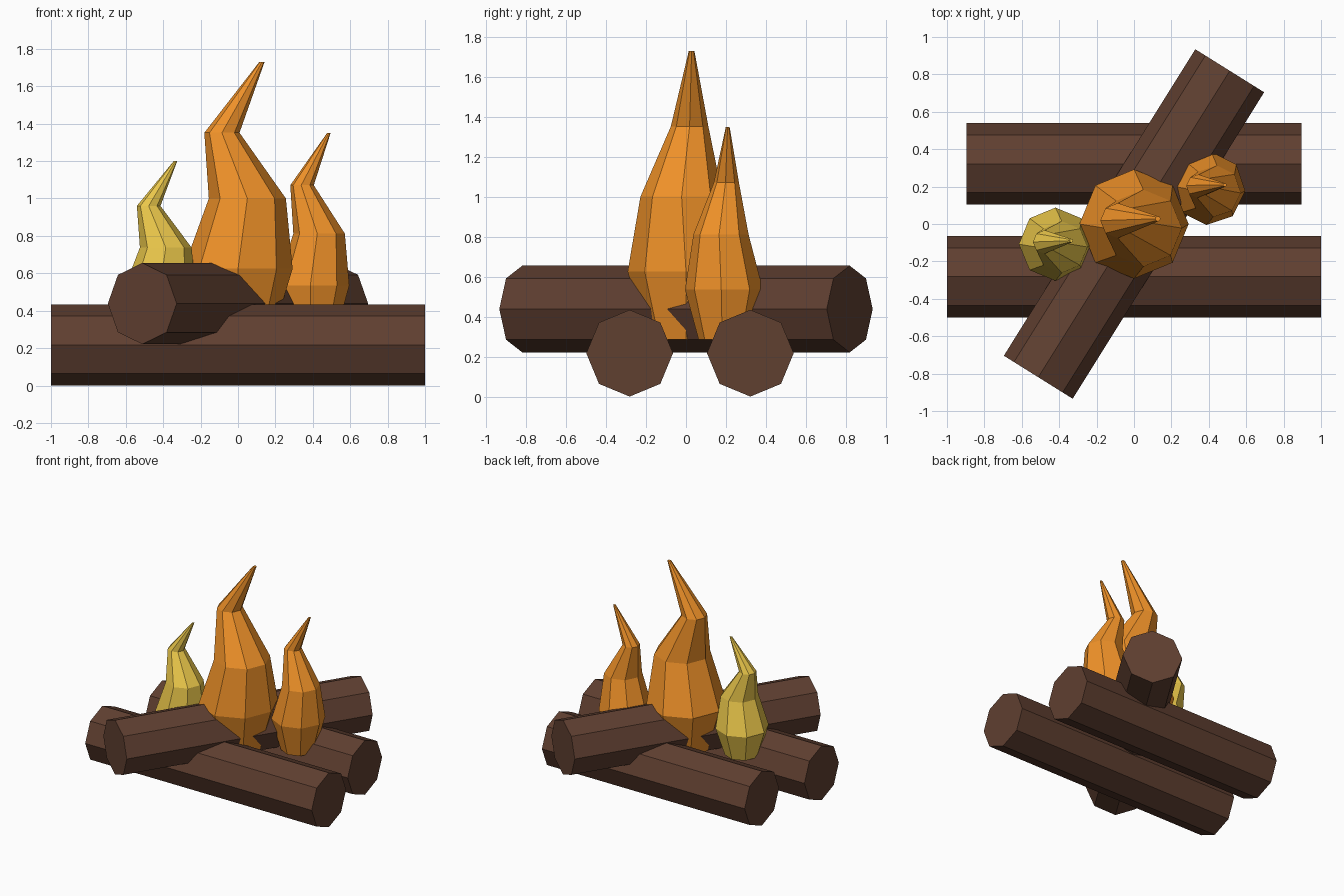
import bpy, bmesh
from math import pi, cos, sin, radians

if "Cube" in bpy.data.objects:
    bpy.data.objects.remove(bpy.data.objects["Cube"])

SIDES = 8


def material(name, rgb):
    m = bpy.data.materials.new(name)
    m.diffuse_color = (*rgb, 1)
    m.use_nodes = True
    m.node_tree.nodes["Principled BSDF"].inputs["Base Color"].default_value = m.diffuse_color
    return m


wood = material("bark", (0.115, 0.05, 0.03))
orange = material("orange_flame", (0.88, 0.29, 0.022))
yellow = material("yellow_flame", (0.84, 0.58, 0.07))


def loft(name, rings, mat):
    """Skin a list of rings of points and cap both ends."""
    bm = bmesh.new()
    loops = [[bm.verts.new(p) for p in ring] for ring in rings]
    for a, b in zip(loops, loops[1:]):
        for i in range(SIDES):
            j = (i + 1) % SIDES
            bm.faces.new((a[i], a[j], b[j], b[i]))
    bm.faces.new(loops[0][::-1])
    bm.faces.new(loops[-1])
    bmesh.ops.recalc_face_normals(bm, faces=bm.faces)
    me = bpy.data.meshes.new(name)
    bm.to_mesh(me)
    bm.free()
    me.materials.append(mat)
    ob = bpy.data.objects.new(name, me)
    bpy.context.collection.objects.link(ob)
    return ob


def log(name, centre, length, angle=0, r=0.217):
    ring = [(r * cos(2 * pi * i / SIDES), r * sin(2 * pi * i / SIDES)) for i in range(SIDES)]
    ob = loft(name, [[(x, y, z) for y, z in ring] for x in (-length / 2, length / 2)], wood)
    ob.location = centre
    ob.rotation_euler.z = radians(angle)


# flame profile: height fraction, radius, sideways drift x and y (main flame size)
PROFILE = [(0, 0.19, 0, 0), (0.235, 0.292, 0, 0), (0.495, 0.206, 0.05, -0.022),
           (0.738, 0.094, -0.086, 0.018), (1, 0.014, 0.128, 0.028)]


def flame(name, x, y, top, scale, mat, turn=0, base=0.285):
    rings = []
    for f, r, dx, dy in PROFILE:
        rings.append([(x + scale * (dx + r * cos(2 * pi * i / SIDES + turn)),
                       y + scale * (dy + r * sin(2 * pi * i / SIDES + turn)),
                       base + f * (top - base)) for i in range(SIDES)])
    loft(name, rings, mat)


# Two parallel logs with a third laid across them
log("front_log", (0, -0.282, 0.217), 2.0)
log("back_log", (0, 0.322, 0.217), 1.79)
log("cross_log", (0, 0, 0.438), 1.932, 58)

# Three flames sharing one curling profile
flame("main_flame", 0, 0, 1.73, 1, orange)
flame("right_flame", 0.4, 0.19, 1.35, 0.67, orange, radians(-4))
flame("left_flame", -0.42, -0.108, 1.2, 0.67, yellow)
